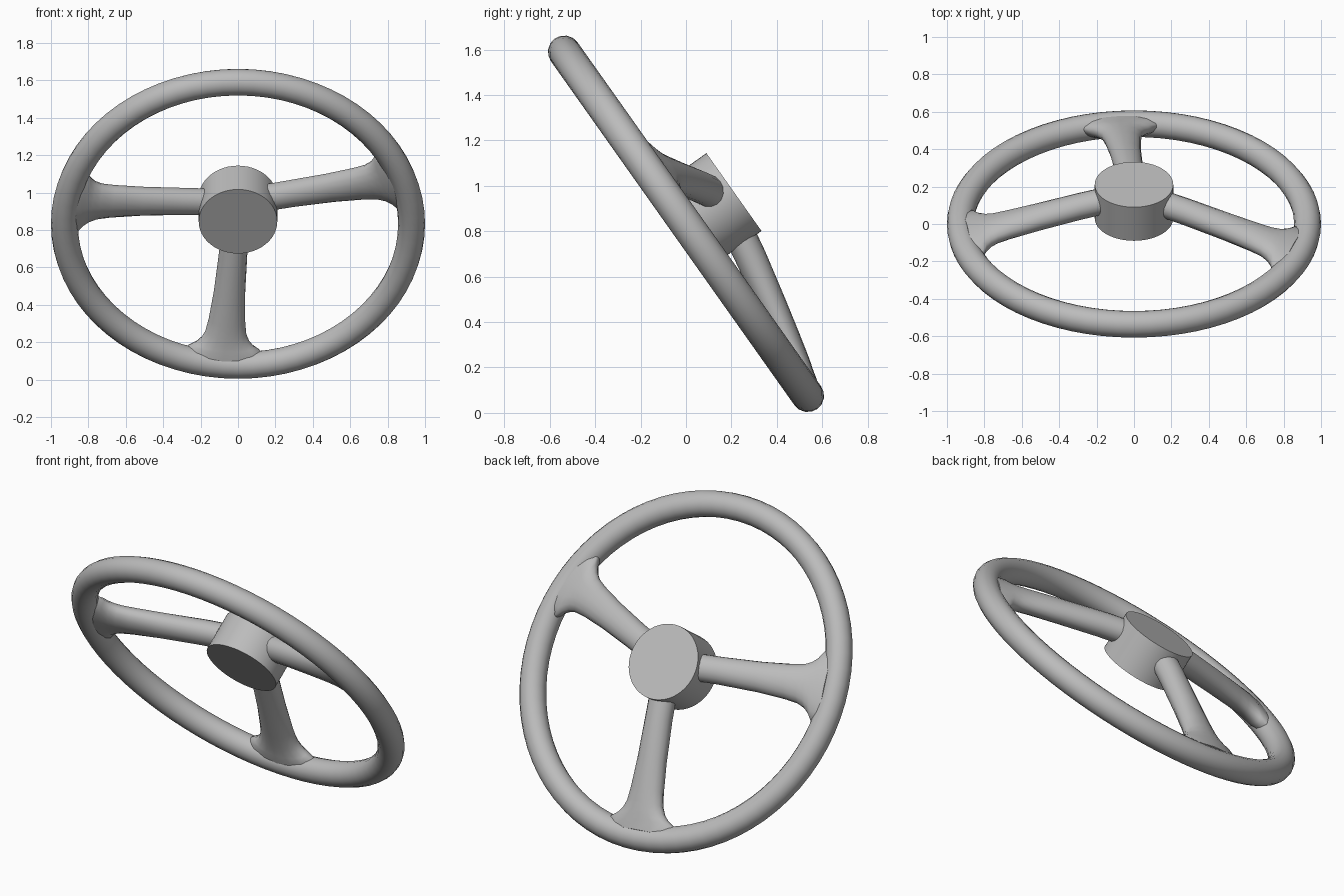
import bpy, bmesh, math
from mathutils import Matrix, Vector

if "Cube" in bpy.data.objects:
    bpy.data.objects.remove(bpy.data.objects["Cube"], do_unlink=True)

GREY = (0.5, 0.5, 0.5, 1)
grey = bpy.data.materials.new("plain grey")
grey.use_nodes = True
grey.diffuse_color = GREY
grey.node_tree.nodes["Principled BSDF"].inputs["Base Color"].default_value = GREY

# Wheel frame: local x across, y up the tilted wheel, -z out of its back
TILT = Matrix.Translation((0, 0, 0.833)) @ Matrix.Rotation(math.radians(125.3), 4, "X")
RIM_R, TUBE_R = 0.928, 0.072


def finish(name, bm, angle):
    """Turn a bmesh in wheel coordinates into a shaded object."""
    bmesh.ops.recalc_face_normals(bm, faces=bm.faces)
    bm.transform(TILT)
    bmesh.ops.recalc_face_normals(bm, faces=bm.faces)
    mesh = bpy.data.meshes.new(name)
    bm.to_mesh(mesh)
    bm.free()
    mesh.materials.append(grey)
    obj = bpy.data.objects.new(name, mesh)
    bpy.context.collection.objects.link(obj)
    bpy.ops.object.select_all(action="DESELECT")
    obj.select_set(True)
    bpy.context.view_layer.objects.active = obj
    bpy.ops.object.shade_smooth_by_angle(angle=math.radians(angle))
    return obj


def loft(bm, rings, closed):
    """Skin a list of vertex rings, looping round or capping the ends."""
    rings = [[bm.verts.new(p) for p in ring] for ring in rings]
    count = len(rings[0])
    following = rings[1:] + rings[:1] if closed else rings[1:]
    for a, b in zip(rings, following):
        for i in range(count):
            j = (i + 1) % count
            bm.faces.new((a[i], a[j], b[j], b[i]))
    if not closed:
        bm.faces.new(rings[0])
        bm.faces.new(rings[-1])


def circle(count):
    return [(math.cos(math.tau * i / count), math.sin(math.tau * i / count))
            for i in range(count)]


# Rim: round tube swept in a circle
bm = bmesh.new()
loft(bm, [[((RIM_R + TUBE_R * a) * cx, (RIM_R + TUBE_R * a) * cy, TUBE_R * b)
           for a, b in circle(16)] for cx, cy in circle(72)], closed=True)
finish("rim", bm, 40)

# Hub: short drum set towards the back
bm = bmesh.new()
bmesh.ops.create_cone(bm, cap_ends=True, segments=48, radius1=0.21, radius2=0.21,
                      depth=0.22, matrix=Matrix.Translation((0, -0.008, -0.143)))
finish("hub", bm, 40)

# Spokes: distance from hub, half width, half thickness, offset to the back
SECTIONS = [
    (0.10, 0.074, 0.070, 0.180),
    (0.30, 0.076, 0.070, 0.145),
    (0.52, 0.084, 0.067, 0.100),
    (0.68, 0.098, 0.064, 0.066),
    (0.75, 0.110, 0.063, 0.050),
    (0.79, 0.130, 0.063, 0.040),
    (0.82, 0.160, 0.063, 0.032),
    (0.845, 0.205, 0.063, 0.024),
    (0.90, 0.215, 0.063, 0.010),
]
for name, angle in (("left_spoke", 18.5), ("right_spoke", 171.5), ("lower_spoke", 265)):
    spin = Matrix.Rotation(math.radians(angle), 3, "Z")
    bm = bmesh.new()
    loft(bm, [[spin @ Vector((d, w * a, t * b - back)) for a, b in circle(16)]
              for d, w, t, back in SECTIONS], closed=False)
    finish(name, bm, 45)
